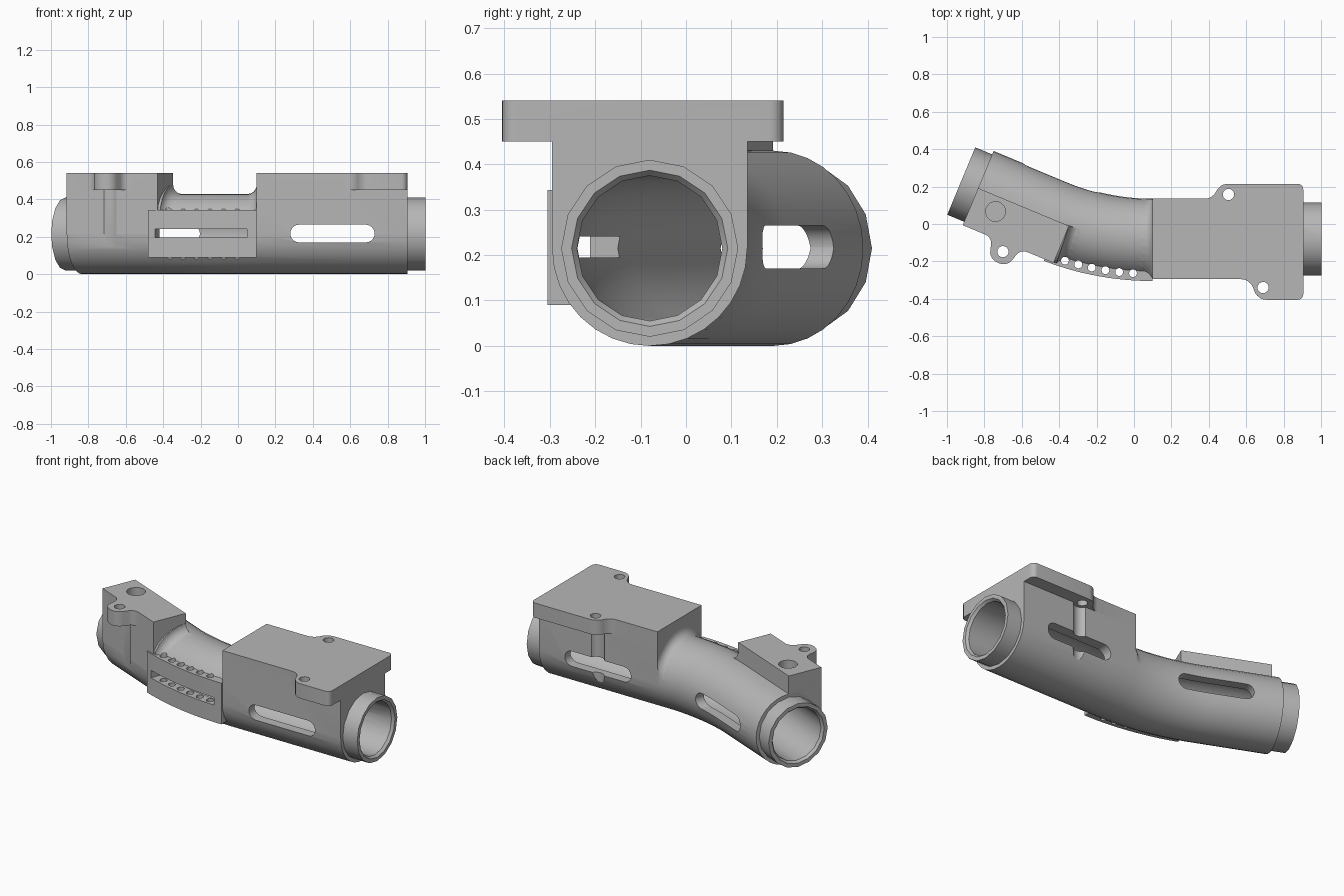
import bpy, bmesh, math
from mathutils import Matrix, Vector

cube = bpy.data.objects.get("Cube")
if cube:
    bpy.data.objects.remove(cube, do_unlink=True)

BEND = math.radians(22.6)      # turn of the elbow
BEND_R = 1.4                   # bend radius of the centre line
AXIS_Y, AXIS_Z, START = -0.08, 0.215, 0.1
R_BODY, R_LIP, R_BORE = 0.215, 0.195, 0.16
CENTRE = Vector((START, AXIS_Y + BEND_R))
ARC = BEND_R * BEND
LEFT_LEN, RIGHT_LEN, LIP = 0.428, 0.805, 0.098

mat = bpy.data.materials.new("plain grey")
mat.use_nodes = True
grey = (0.47, 0.47, 0.47, 1)
mat.diffuse_color = grey
mat.node_tree.nodes["Principled BSDF"].inputs["Base Color"].default_value = grey


def station(d):
    """Point and heading on the centre line at distance d from the elbow start."""
    if d >= 0:
        return Vector((START + d, AXIS_Y)), 0.0
    phi = min(-d / BEND_R, BEND)
    p = CENTRE - BEND_R * Vector((math.sin(phi), math.cos(phi)))
    extra = max(0.0, -d - ARC)
    return p - extra * Vector((math.cos(phi), -math.sin(phi))), -phi


def finish(name, bm):
    bmesh.ops.recalc_face_normals(bm, faces=bm.faces[:])
    me = bpy.data.meshes.new(name)
    bm.to_mesh(me)
    bm.free()
    me.materials.append(mat)
    ob = bpy.data.objects.new(name, me)
    bpy.context.collection.objects.link(ob)
    return ob


def sweep(name, stops, sides, lo=-1, hi=1, low_r=None):
    """Round bar through (distance, radius) stops along the centre line."""
    bm = bmesh.new()
    rings = []
    for d, r in stops:
        p, h = station(d)
        ring = []
        for i in range(sides):
            t = math.tau * i / sides
            rr = low_r if low_r and i > sides / 2 else r
            n = max(lo, min(hi, rr * math.cos(t)))
            ring.append(bm.verts.new((p.x - n * math.sin(h), p.y + n * math.cos(h),
                                      AXIS_Z + rr * math.sin(t))))
        rings.append(ring)
    for a, b in zip(rings, rings[1:]):
        for i in range(sides):
            j = (i + 1) % sides
            bm.faces.new((a[i], a[j], b[j], b[i]))
    bm.faces.new(rings[0])
    bm.faces.new(rings[-1])
    return finish(name, bm)


def prism(name, pts, z0, z1, matrix=Matrix()):
    bm = bmesh.new()
    low, top = ([bm.verts.new(matrix @ Vector((x, y, z))) for x, y in pts] for z in (z0, z1))
    n = len(pts)
    for i in range(n):
        j = (i + 1) % n
        bm.faces.new((low[i], low[j], top[j], top[i]))
    bm.faces.new(low)
    bm.faces.new(top)
    return finish(name, bm)


def rounded(corners, steps=6):
    """Outline from (x, y, radius) corners."""
    out = []
    for i, (x, y, r) in enumerate(corners):
        p = Vector((x, y))
        if r == 0:
            out.append(p)
            continue
        a = (Vector(corners[i - 1][:2]) - p).normalized()
        b = (Vector(corners[(i + 1) % len(corners)][:2]) - p).normalized()
        half = a.angle(b) / 2
        c = p + (a + b).normalized() * r / math.sin(half)
        u = p + a * r / math.tan(half) - c
        v = p + b * r / math.tan(half) - c
        turn = math.atan2(u.x * v.y - u.y * v.x, u.dot(v))
        out += [c + Matrix.Rotation(turn * k / steps, 2) @ u for k in range(steps + 1)]
    return out


def disc(x, y, r, sides=20):
    return [(x + r * math.cos(math.tau * i / sides), y + r * math.sin(math.tau * i / sides))
            for i in range(sides)]


def arc_bar(name, r0, r1, z0, z1, a0, a1, steps=14):
    """Flat bar curved around the bend centre, angles in degrees."""
    angles = [math.radians(a0 + (a1 - a0) * i / steps) for i in range(steps + 1)]
    pts = [CENTRE - r1 * Vector((math.sin(a), math.cos(a))) for a in angles]
    pts += [CENTRE - r0 * Vector((math.sin(a), math.cos(a))) for a in reversed(angles)]
    return prism(name, pts, z0, z1)


def rect(x0, y0, x1, y1, r=0):
    return rounded([(x0, y0, r), (x1, y0, r), (x1, y1, r), (x0, y1, r)])


# Local frame of the angled end: x runs toward the elbow, y across
left_point, left_heading = station(-ARC - LEFT_LEN)
LEFT = Matrix.Translation((*left_point, 0)) @ Matrix.Rotation(left_heading, 4, 'Z')
UPRIGHT = Matrix.Rotation(math.pi / 2, 4, 'X')
END_L, END_R = -ARC - LEFT_LEN, RIGHT_LEN

# Main tube with elbow
bend_stops = [(-ARC * i / 16, R_BODY) for i in range(16, -1, -1)]
body = sweep("bent_tube_mount", [(END_L, R_BODY)] + bend_stops + [(END_R, R_BODY)], 32)

# Added solids: end lips, mounting blocks, flanges, fillets, slotted band
adds = [
    sweep("left_lip", [(END_L - LIP, R_LIP), (END_L + .03, R_LIP)], 16),
    sweep("right_lip", [(END_R - .03, R_LIP), (END_R + LIP, R_LIP)], 16),
    prism("right_block", rect(START, AXIS_Y - R_BODY, START + END_R, AXIS_Y + R_BODY), AXIS_Z, .5),
    prism("left_block", rect(0, -R_BODY, .526, 0), AXIS_Z, .5, LEFT),
    prism("right_flange", rounded([
        (START, -.295, 0), (.62, -.295, .07), (.66, -.405, .07), (.905, -.405, .03),
        (.905, .215, .03), (.46, .215, .07), (.42, .135, .07), (START, .135, 0)]), .45, .54),
    prism("left_flange", rounded([
        (0, 0, 0), (0, -.215, 0), (.17, -.215, .05), (.2, -.328, .06), (.305, -.328, .06),
        (.335, -.215, .05), (.526, -.215, 0), (.526, 0, 0)]), .45, .54, LEFT),
    arc_bar("slotted_band", 1.53, 1.625, .09, .343, 0, 21),
]
quarter = [math.pi / 2 * i / 6 for i in range(7)]
flare = [(.05 * math.sin(t), .264 - .05 * math.cos(t)) for t in quarter]
adds.append(sweep("right_fillet", [(x - .05, r) for x, r in flare] + [(.02, .264)],
                  32, -.213, .213, .2))
face = END_L + .526
adds.append(sweep("left_fillet", [(face + .05 - x, r) for x, r in flare] + [(face - .02, .264)],
                  32, -.213, -.002, .2))

# Cutters: bore, side windows, band slit, screw holes and clearance grooves
cuts = [
    sweep("bore", [(END_L - LIP - .01, .18), (END_L - LIP + .015, R_BORE)]
          + [(d, R_BORE) for d, r in bend_stops]
          + [(END_R + LIP - .015, R_BORE), (END_R + LIP + .01, .18)], 16),
    prism("right_window", rect(.28, .17, .73, .265, .047), -.5, .6, UPRIGHT),
    prism("left_window", rect(.17, .17, .61, .265, .047), -.5, -.02, LEFT @ UPRIGHT),
    arc_bar("band_slit", 1.5, 1.7, .195, .241, 1.8, 19.5),
    prism("front_screw_hole", disc(.69, -.34, .03), .4, .6),
    prism("back_screw_hole", disc(.505, .158, .03), .4, .6),
    prism("back_groove", disc(.505, .158, .05), -.05, .45),
    prism("left_screw_hole", disc(.253, -.263, .03), .4, .6, LEFT),
    prism("left_groove", disc(.253, -.263, .06), -.05, .45, LEFT),
    prism("left_socket", disc(.134, -.08, .053), .42, .6, LEFT),
]
for i in range(6):
    a = math.radians(3.8 + 13.4 * i / 5)
    p = CENTRE - 1.587 * Vector((math.sin(a), math.cos(a)))
    cuts.append(prism("band_hole", disc(p.x, p.y, .021, 14), .02, .4))

bpy.context.view_layer.objects.active = body
for tools, op in ((adds, 'UNION'), (cuts, 'DIFFERENCE')):
    for tool in tools:
        tool.hide_render = True
        m = body.modifiers.new(tool.name, 'BOOLEAN')
        m.operation, m.solver, m.object = op, 'EXACT', tool
        bpy.ops.object.modifier_apply(modifier=m.name)
        bpy.data.objects.remove(tool, do_unlink=True)

# Smooth rounds, crisp edges
bpy.ops.object.select_all(action='DESELECT')
body.select_set(True)
bpy.ops.object.shade_smooth_by_angle(angle=math.radians(28))
